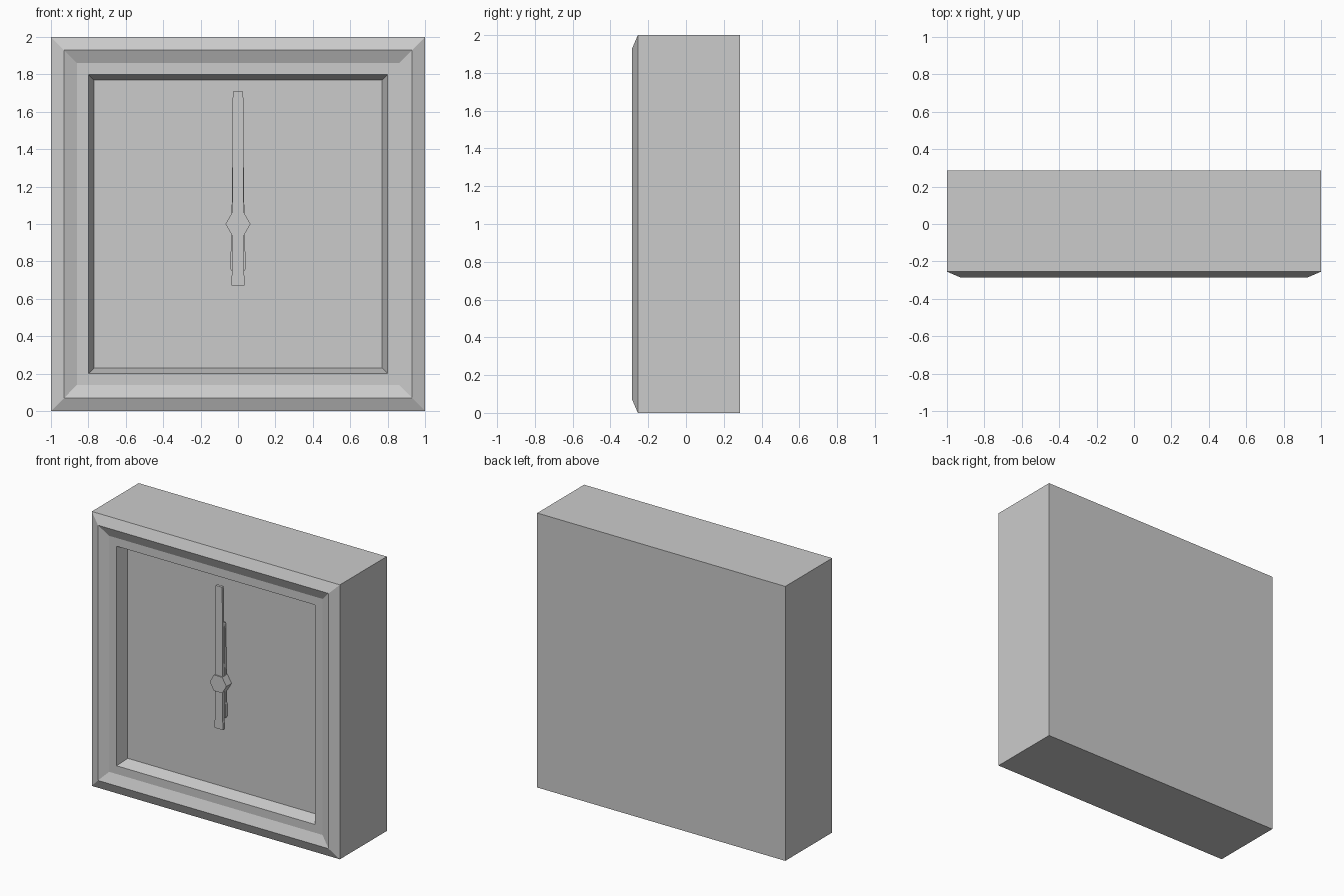
import bpy, bmesh, math

if "Cube" in bpy.data.objects:
    bpy.data.objects.remove(bpy.data.objects["Cube"])


def finish(name, bm):
    bmesh.ops.recalc_face_normals(bm, faces=bm.faces)
    mesh = bpy.data.meshes.new(name)
    bm.to_mesh(mesh)
    bm.free()
    obj = bpy.data.objects.new(name, mesh)
    bpy.context.collection.objects.link(obj)
    return obj


def square_loft(name, rings, zc=1.0):
    """Join square rings (half size, y) and cap both ends."""
    bm = bmesh.new()
    loops = [[bm.verts.new((sx * h, y, zc + sz * h))
              for sx, sz in ((-1, -1), (1, -1), (1, 1), (-1, 1))] for h, y in rings]
    for a, b in zip(loops, loops[1:]):
        for i in range(4):
            j = (i + 1) % 4
            bm.faces.new((a[i], a[j], b[j], b[i]))
    bm.faces.new(loops[0])
    bm.faces.new(loops[-1])
    return finish(name, bm)


def plate(name, outline, y_front, y_back):
    """Extrude an (x, z) outline along y."""
    bm = bmesh.new()
    face = bm.faces.new([bm.verts.new((x, y_front, z)) for x, z in outline])
    ext = bmesh.ops.extrude_face_region(bm, geom=[face], use_keep_orig=True)
    for v in ext["geom"]:
        if isinstance(v, bmesh.types.BMVert):
            v.co.y = y_back
    return finish(name, bm)


def mirrored(half):
    """Complete a right-hand (x, z) profile to a symmetric outline."""
    return half + [(-x, z) for x, z in reversed(half)]


# Case with raised bevelled rim and recessed dial
square_loft("clock_case", [(1, 0.285), (1, -0.255), (0.93, -0.285),
                           (0.86, -0.255), (0.80, -0.255), (0.77, -0.17)])

# Hands, both pointing to twelve
plate("minute_hand", mirrored([(0.035, 0.67), (0.035, 0.72), (0.031, 0.73), (0.031, 1.06),
                               (0.028, 1.69), (0.024, 1.71)]), -0.222, -0.202)
plate("hour_hand", mirrored([(0.035, 0.75), (0.04, 0.76), (0.04, 0.85), (0.034, 0.86),
                             (0.034, 1.06), (0.029, 1.43), (0.025, 1.44)]), -0.20, -0.18)

# Hexagonal hub
plate("hub", [(0.067 * math.cos(i * math.pi / 3), 1 + 0.067 * math.sin(i * math.pi / 3))
              for i in range(6)], -0.23, -0.17)
